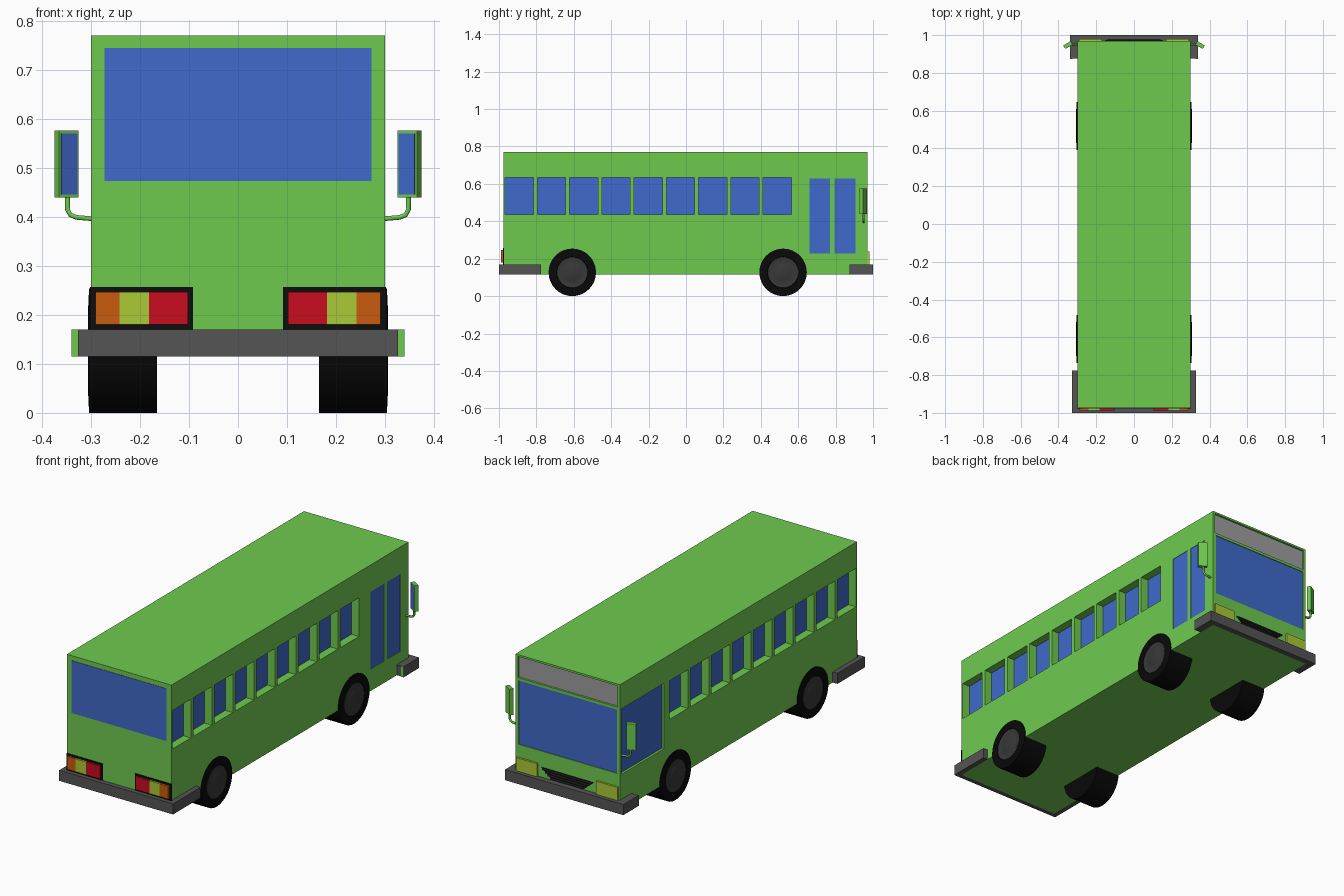
import bpy, bmesh, math
from mathutils import Vector, Matrix, Color

if "Cube" in bpy.data.objects:
    bpy.data.objects.remove(bpy.data.objects["Cube"])


def material(name, r, g, b):
    m = bpy.data.materials.new(name)
    m.diffuse_color = (*Color((r, g, b)).from_srgb_to_scene_linear(), 1)
    m.use_nodes = True
    m.node_tree.nodes["Principled BSDF"].inputs["Base Color"].default_value = m.diffuse_color
    return m


GREEN = material("green_paint", 0.435, 0.792, 0.31)
GLASS = material("blue_glass", 0.25, 0.416, 0.80)
BLACK = material("black", 0.05, 0.05, 0.05)
TIRE = material("tire_black", 0.035, 0.035, 0.035)
DARK = material("dark_grey", 0.33, 0.33, 0.33)
RIM = material("rim_grey", 0.22, 0.22, 0.22)
SIGN = material("sign_grey", 0.62, 0.62, 0.62)
RED = material("red", 0.79, 0.05, 0.12)
LIME = material("lime", 0.67, 0.79, 0.21)
ORANGE = material("orange", 0.79, 0.36, 0.05)


def finish(name, bm, mat):
    bmesh.ops.recalc_face_normals(bm, faces=bm.faces)
    me = bpy.data.meshes.new(name)
    bm.to_mesh(me)
    bm.free()
    ob = bpy.data.objects.new(name, me)
    bpy.context.collection.objects.link(ob)
    me.materials.append(mat)
    return ob


def add_box(bm, xs, ys, zs):
    b = [sorted(p) for p in (xs, ys, zs)]
    centre = Vector([(p[0] + p[1]) / 2 for p in b])
    size = [p[1] - p[0] for p in b]
    bmesh.ops.create_cube(bm, size=1, matrix=Matrix.Translation(centre) @ Matrix.Diagonal((*size, 1)))


def box(name, xs, ys, zs, mat):
    bm = bmesh.new()
    add_box(bm, xs, ys, zs)
    return finish(name, bm, mat)


def extrude_profile(name, points, vec, mat):
    bm = bmesh.new()
    face = bm.faces.new([bm.verts.new(p) for p in points])
    out = bmesh.ops.extrude_face_region(bm, geom=[face], use_keep_orig=True)
    bmesh.ops.translate(bm, vec=vec, verts=[v for v in out["geom"] if isinstance(v, bmesh.types.BMVert)])
    return finish(name, bm, mat)


W, BACK, FRONT, FLOOR, ROOF = 0.30, -0.975, 0.97, 0.115, 0.77
cut = bmesh.new()


# Recessed panes: cut a pocket in the shell and lay a pane on its bottom
def side_pane(name, s, ys, zs, depth):
    add_box(cut, (s * (W - depth), s * (W + 0.05)), ys, zs)
    box(name, (s * (W - depth - 0.001), s * (W - depth + 0.002)), ys, zs, GLASS)


def front_pane(name, half, zs, depth, mat):
    add_box(cut, (-half, half), (FRONT - depth, FRONT + 0.05), zs)
    box(name, (-half, half), (FRONT - depth - 0.001, FRONT - depth + 0.002), zs, mat)


for s in (-1, 1):
    for i in range(9):
        y = -0.967 + i * 0.1725
        side_pane("side_window", s, (y, y + 0.151), (0.435, 0.635), 0.045)
for y in (0.66, 0.795):
    side_pane("door_glass", 1, (y, y + 0.11), (0.228, 0.63), 0.004)
side_pane("driver_window", -1, (0.61, 0.957), (0.30, 0.64), 0.014)
front_pane("windshield", 0.283, (0.305, 0.636), 0.006, GLASS)
front_pane("destination_sign", 0.287, (0.65, 0.76), 0.012, SIGN)
box("rear_window", (-0.272, 0.272), (BACK - 0.002, BACK + 0.002), (0.473, 0.745), GLASS)

# Body shell
body = box("body", (-W, W), (BACK, FRONT), (FLOOR, ROOF), GREEN)
cutter = finish("pane_cutter", cut, GREEN)
cutter.hide_render = True
mod = body.modifiers.new("panes", "BOOLEAN")
mod.object = cutter
mod.solver = "EXACT"
bpy.context.view_layer.objects.active = body
bpy.ops.object.modifier_apply(modifier=mod.name)
bpy.data.objects.remove(cutter)

# Wraparound bumpers
for name, half, wrap, outer, inner in (("rear_bumper", 0.327, -0.775, -1.0, BACK),
                                       ("front_bumper", 0.34, 0.875, 1.0, FRONT)):
    pts = [(-half, wrap), (-half, outer), (half, outer), (half, wrap),
           (W, wrap), (W, inner), (-W, inner), (-W, wrap)]
    extrude_profile(name, [(x, y, FLOOR) for x, y in pts], (0, 0, 0.055), DARK)

WHEEL_R = 0.127


# Wheels: lathed profiles of (x, radius)
def lathe(name, profile, s, y, mat):
    bm = bmesh.new()
    vs = [bm.verts.new((s * x, y, WHEEL_R + r)) for x, r in profile]
    edges = [bm.edges.new(p) for p in zip(vs, vs[1:])]
    bmesh.ops.spin(bm, geom=vs + edges, cent=(0, y, WHEEL_R), axis=(1, 0, 0),
                   angle=math.tau, steps=32, use_merge=True)
    bmesh.ops.remove_doubles(bm, verts=bm.verts, dist=1e-5)
    ob = finish(name, bm, mat)
    bpy.ops.object.select_all(action="DESELECT")
    ob.select_set(True)
    bpy.context.view_layer.objects.active = ob
    bpy.ops.object.shade_smooth_by_angle(angle=math.radians(30))


for s in (-1, 1):
    for y in (-0.608, 0.519):
        lathe("tire", [(0.165, 0), (0.165, WHEEL_R), (0.304, WHEEL_R),
                       (0.306, 0.084), (0.301, 0.082), (0.301, 0)], s, y, TIRE)
        lathe("rim", [(0.300, 0), (0.300, 0.082), (0.305, 0.082), (0.303, 0.07),
                      (0.302, 0.046), (0.305, 0.040), (0.305, 0)], s, y, RIM)

# Lights, bumper backs and mirrors on both sides
for s in (-1, 1):
    box("tail_light_frame", (s * 0.092, s * 0.302), (-0.978, -0.974), (0.17, 0.257), BLACK)
    for name, a, b, mat in (("brake_light", 0.102, 0.182, RED), ("reverse_light", 0.182, 0.242, LIME),
                            ("turn_light", 0.242, 0.291, ORANGE)):
        box(name, (s * a, s * b), (-0.988, -0.977), (0.18, 0.247), mat)
    box("headlight", (s * 0.17, s * 0.292), (0.965, 0.98), (0.17, 0.238), LIME)
    box("bumper_end", (s * 0.326, s * 0.34), (0.873, 0.876), (FLOOR, 0.17), GREEN)

    turn = Matrix.Translation((s * 0.35, 0.948, 0.508)) @ Matrix.Rotation(-s * math.radians(30), 4, "Z")
    head = box("mirror_head", (-0.023, 0.023), (-0.01, 0.01), (-0.068, 0.068), GREEN)
    glass = box("mirror_glass", (-0.019, 0.019), (-0.0115, -0.009), (-0.062, 0.062), GLASS)
    head.matrix_world = glass.matrix_world = turn

    arm = bpy.data.curves.new("mirror_arm", "CURVE")
    arm.dimensions = "3D"
    arm.bevel_depth = 0.0055
    arm.bevel_resolution = 1
    arm.use_fill_caps = True
    path = [(0.295, 0.396), (0.33, 0.399), (0.342, 0.404), (0.348, 0.415), (0.348, 0.445)]
    spline = arm.splines.new("POLY")
    spline.points.add(len(path) - 1)
    for p, (x, z) in zip(spline.points, path):
        p.co = (s * x, 0.95, z, 1)
    arm.materials.append(GREEN)
    bpy.context.collection.objects.link(bpy.data.objects.new("mirror_arm", arm))

# Front grille: tapering panel with slats
extrude_profile("grille", [(-0.15, 0.968, 0.222), (0.15, 0.968, 0.222), (0.09, 0.968, 0.172),
                           (-0.09, 0.968, 0.172)], (0, 0.005, 0), BLACK)
for i in range(4):
    z = 0.176 + i * 0.0125
    half = 0.09 + (z - 0.172) * 1.2
    box("grille_slat", (-half, half), (0.97, 0.98), (z, z + 0.006), RIM)
